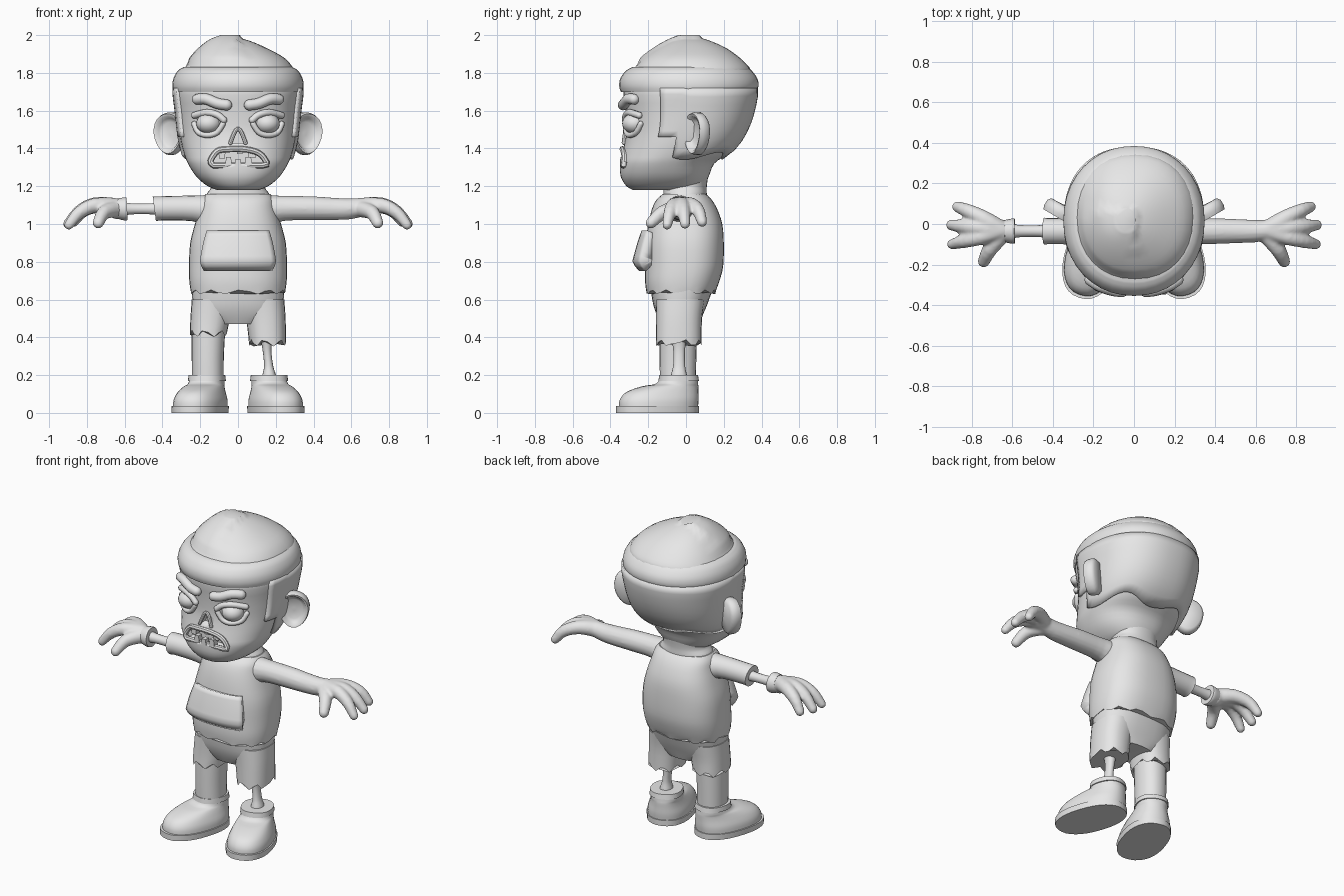
import bpy, bmesh, math
from mathutils import Vector

cube = bpy.data.objects.get("Cube")
if cube:
    bpy.data.objects.remove(cube)

clay = bpy.data.materials.new("light_grey")
clay.use_nodes = True
clay.diffuse_color = (0.8, 0.8, 0.8, 1)
clay.node_tree.nodes["Principled BSDF"].inputs["Base Color"].default_value = (0.8, 0.8, 0.8, 1)


def finish(bm, name, angle=40):
    bmesh.ops.recalc_face_normals(bm, faces=bm.faces)
    me = bpy.data.meshes.new(name)
    bm.to_mesh(me)
    bm.free()
    me.materials.append(clay)
    me.shade_smooth()
    me.set_sharp_from_angle(angle=math.radians(angle))
    ob = bpy.data.objects.new(name, me)
    bpy.context.collection.objects.link(ob)
    return ob


def dense(rows, sub=3):
    """Smoothly resample rows of numbers."""
    rows = [Vector(r) for r in rows]
    out = []
    for i in range(len(rows) - 1):
        a, b, c, d = rows[max(i - 1, 0)], rows[i], rows[i + 1], rows[min(i + 2, len(rows) - 1)]
        for k in range(sub):
            t = k / sub
            out.append(b + (c - a) * (t / 2) + (a * 2 - b * 5 + c * 4 - d) * (t * t / 2)
                       + (b * 3 - a - c * 3 + d) * (t ** 3 / 2))
    return out + [rows[-1]]


def skin(bm, loops, cap=True, closed=False):
    rings = [[bm.verts.new(p) for p in loop] for loop in loops]
    n = len(rings[0])
    for a, b in zip(rings, rings[1:] + ([rings[0]] if closed else [])):
        for i in range(n):
            bm.faces.new((a[i], a[(i + 1) % n], b[(i + 1) % n], b[i]))
    if cap and not closed:
        bm.faces.new(rings[0])
        bm.faces.new(rings[-1])
    return rings


def section(row, angle, p):
    z, front, back, rx, cx = row
    c, s = math.cos(angle), math.sin(angle)
    bend = lambda v: math.copysign(abs(v) ** (2 / p), v)
    return Vector((cx + rx * bend(c), (front + back) / 2 + (back - front) / 2 * bend(s), z))


def loft(name, rows, n=32, p=2.2, ragged=0.0, sub=3):
    """Rows are height, front y, back y, half width, centre x."""
    bm = bmesh.new()
    rings = skin(bm, [[section(r, math.tau * i / n, p) for i in range(n)] for r in dense(rows, sub)])
    for i, v in enumerate(rings[0]):
        v.co.z += ragged * math.sin(i * 1.9)
    return finish(bm, name)


def surface(rows, p, angle, z):
    d = dense(rows)
    for a, b in zip(d, d[1:]):
        if a[0] <= z <= b[0]:
            return section(a.lerp(b, (z - a[0]) / (b[0] - a[0])), angle, p)
    return section(d[-1], angle, p)


def patch(name, rows, p, start, end, low, high, push, thick, n=24, m=8):
    """A layer following part of a lofted surface."""
    bm = bmesh.new()
    grid = []
    for i in range(n + 1):
        u = i / n
        ang = math.radians(start + (end - start) * u)
        out = Vector((math.cos(ang), math.sin(ang), 0))
        lo = low(u)
        zs = [lo + (high - lo) * j / m for j in range(m + 1)]
        grid.append([bm.verts.new(surface(rows, p, ang, z) + out * push(j / m)) for j, z in enumerate(zs)])
    for a, b in zip(grid, grid[1:]):
        for j in range(m):
            bm.faces.new((a[j], b[j], b[j + 1], a[j + 1]))
    ob = finish(bm, name)
    solid = ob.modifiers.new("thickness", "SOLIDIFY")
    solid.thickness, solid.offset = thick, -1
    return ob


def tube(bm, pts, n=14, ref=(0, 0, 1), closed=False, round_ends=True):
    """Points are x, y, z, radius."""
    d = dense(list(pts) + ([pts[0]] if closed else []))
    if closed:
        d.pop()
    ref, loops = Vector(ref), []
    for i, q in enumerate(d):
        nxt = d[(i + 1) % len(d)] if closed else d[min(i + 1, len(d) - 1)]
        t = (nxt - d[i - 1 if i or closed else 0]).xyz.normalized()
        side = t.cross(ref).normalized()
        up = side.cross(t)
        ring = lambda r, shift: [q.xyz + t * shift + (side * math.cos(math.tau * k / n)
                                 + up * math.sin(math.tau * k / n)) * r for k in range(n)]
        ends = [(0.3, 0.95), (0.7, 0.7), (0.95, 0.3)] if round_ends and not closed else []
        if i == 0:
            loops += [ring(q[3] * a, -q[3] * b) for a, b in ends]
        loops.append(ring(q[3], 0))
        if i == len(d) - 1:
            loops += [ring(q[3] * a, q[3] * b) for a, b in reversed(ends)]
    skin(bm, loops, closed=closed)


def tube_part(name, pts, **kw):
    bm = bmesh.new()
    tube(bm, pts, **kw)
    return finish(bm, name)


def prism(name, poly, y0, y1):
    bm = bmesh.new()
    skin(bm, [[(x, y, z) for x, z in poly] for y in (y0, y1)])
    return finish(bm, name)


# Head with mouth and nose openings
HEAD = [(1.18, -.28, .05, .11, 0), (1.2, -.315, .09, .16, 0), (1.25, -.345, .12, .22, 0),
        (1.32, -.35, .15, .265, 0), (1.37, -.34, .22, .285, 0), (1.43, -.325, .275, .3, 0),
        (1.5, -.315, .315, .31, 0), (1.6, -.32, .35, .32, 0), (1.72, -.33, .365, .33, 0),
        (1.8, -.28, .31, .28, 0)]
HP = 2.3
head = loft("head", HEAD, 48, HP)


def face(x, z, out=0.0):
    best = min((surface(HEAD, HP, math.radians(a), z) for a in range(-170, -9, 2)), key=lambda q: abs(q.x - x))
    return (x, best.y - out, z)


mouth = [(-.13, 1.31), (.13, 1.31), (.145, 1.335), (.11, 1.375), (.04, 1.395), (-.06, 1.395), (-.11, 1.385), (-.145, 1.335)]
cutters = [prism("mouth_cutter", mouth, -.5, -.27),
           prism("nose_cutter", [(-.035, 1.43), (.035, 1.43), (.01, 1.495), (-.01, 1.495)], -.5, -.28)]
for c in cutters:
    c.hide_render = True
    cut = head.modifiers.new("cut", "BOOLEAN")
    cut.operation, cut.object = "DIFFERENCE", c
deps = bpy.context.evaluated_depsgraph_get()
carved = bpy.data.meshes.new_from_object(head.evaluated_get(deps))
head.modifiers.clear()
head.data = carved
for c in cutters:
    bpy.data.objects.remove(c)

# Mouth rim, teeth and nose rim
tube_part("lips", [(*face(x, z, .004), .016) for x, z in mouth], n=8, ref=(0, 1, 0), closed=True)
tube_part("nose_rim", [(*face(x, z, .006), .011) for x, z in [(-.04, 1.43), (-.012, 1.495), (.012, 1.495), (.04, 1.43)]],
          n=8, ref=(0, 1, 0))
for i, (x, base, tip, w) in enumerate([(-.085, 1.39, 1.345, .02), (.075, 1.39, 1.35, .025), (.01, 1.4, 1.37, .02),
                                       (-.05, 1.31, 1.355, .018), (.0, 1.31, 1.345, .018), (.055, 1.31, 1.355, .02)]):
    y = face(x, base)[1]
    prism(f"tooth_{i + 1}", [(x - w, base), (x + w, base), (x + w * .7, tip), (x - w * .7, tip)], y, y + .035)

# Eyes, lids, brows and ears
for s, side in ((1, "left"), (-1, "right")):
    bm = bmesh.new()
    bmesh.ops.create_uvsphere(bm, u_segments=24, v_segments=14, radius=.066)
    for v in bm.verts:
        v.co = Vector((s * .155 + v.co.x, -.272 + v.co.y, 1.532 + v.co.z * .82))
    finish(bm, side + "_eye")
    for part, r, pts in (("upper_lid", .018, [(.075, 1.55), (.11, 1.578), (.165, 1.59), (.23, 1.575)]),
                         ("lower_lid", .015, [(.08, 1.53), (.11, 1.485), (.16, 1.47), (.21, 1.485), (.232, 1.53)]),
                         ("brow", .029, [(.06, 1.63), (.11, 1.638), (.17, 1.662), (.215, 1.66)])):
        tube_part(f"{side}_{part}", [(s * x, *face(x, z, .012)[1:], r) for x, z in pts], n=10, ref=(0, 1, 0))
    out, normal = Vector((.86, .5, 0)), Vector((.5, -.86, 0))
    bm = bmesh.new()
    loops = []
    for k, depth in [(.1, .0), (.55, .0), (.72, .012), (.82, .032), (.93, .035), (1, .015), (1, -.015), (.85, -.032), (.1, -.035)]:
        loops.append([])
        for i in range(24):
            a = math.tau * i / 24
            q = Vector((.355, .06, 1.478)) + normal * depth + out * (.092 * k * math.cos(a) * (1 + .15 * math.sin(a)))
            loops[-1].append((s * q.x, q.y, q.z + .113 * k * math.sin(a)))
    skin(bm, loops)
    finish(bm, side + "_ear", 60)


# Hair below the cap, with sideburns
def hairline(u):
    e = min(u, 1 - u)
    return 1.46 if e < .1 else 1.36 + .02 * math.cos(u * 20)


patch("hair", HEAD, HP, -22, 202, hairline, 1.72, lambda v: .016, .03, 40)

# Beanie crown, with a folded lump, and its rolled band
crown = loft("beanie_crown", [(1.8, -.29, .345, .3, 0), (1.83, -.27, .335, .285, .005), (1.88, -.225, .285, .245, 0),
                              (1.93, -.155, .215, .175, -.02), (1.965, -.09, .14, .11, -.035), (1.985, -.04, .08, .05, -.04)])
for v in crown.data.vertices:
    if v.co.z > 1.85 and v.co.x < .01 and v.co.y < .075:
        v.co.z += .015
loft("beanie_band", [(1.7, -.345, .372, .342, 0), (1.73, -.354, .384, .348, 0), (1.77, -.348, .378, .342, 0),
                     (1.81, -.32, .35, .32, 0), (1.83, -.285, .325, .29, 0)], 40, 2.1)

# Neck, shirt, pocket and shorts
loft("neck", [(1.1, -.13, .11, .18, 0), (1.16, -.12, .11, .165, 0), (1.2, -.12, .11, .14, 0), (1.27, -.12, .12, .15, 0)])
SHIRT = [(.64, -.21, .155, .25, 0), (.7, -.217, .178, .258, 0), (.78, -.215, .197, .26, 0), (.9, -.212, .2, .253, 0),
         (1, -.2, .192, .228, 0), (1.08, -.18, .165, .205, 0), (1.13, -.155, .135, .192, 0), (1.16, -.12, .105, .17, 0)]
loft("shirt", SHIRT, 36, 2.5, .012)
patch("chest_pocket", SHIRT, 2.5, -124, -56, lambda u: .75, .965,
      lambda v: .03 + .042 * min(v / .2, (1 - v) / .8), .07, 12)
loft("shorts_hips", [(.47, -.13, .07, .13, 0), (.52, -.155, .09, .22, 0), (.58, -.175, .115, .24, 0),
                     (.68, -.19, .15, .245, 0)], 32, 2.5)
for s, side, hem in ((1, "left", .37), (-1, "right", .42)):
    loft(side + "_shorts_leg", [(hem, -.16, .082, .098, s * .157), (.5, -.158, .085, .105, s * .147),
                                (.6, -.16, .1, .115, s * .13)], 24, 2.4, .018)

# Right leg is whole, left leg is a bare bone
loft("right_leg", [(.17, -.138, .052, .084, -.16), (.3, -.14, .055, .085, -.16), (.48, -.14, .06, .09, -.155)], 24)
loft("left_leg_bone", [(.15, -.085, .01, .042, .165), (.2, -.08, .005, .036, .165), (.25, -.068, -.005, .024, .162),
                       (.34, -.068, -.005, .024, .153), (.42, -.085, .01, .04, .15)], 16)

# Shoes, turned outward
for s, side in ((1, "left"), (-1, "right")):
    for part, rows in (("shoe", [(.03, -.365, .062, .13, 0), (.07, -.36, .066, .127, 0), (.11, -.325, .066, .112, 0),
                                 (.14, -.24, .066, .098, 0), (.155, -.16, .064, .092, 0), (.19, -.135, .06, .088, 0)]),
                       ("sole", [(0, -.38, .068, .135, 0), (.036, -.38, .068, .137, 0)]),
                       ("shoe_cuff", [(.17, -.145, .068, .097, 0), (.2, -.14, .062, .094, 0)])):
        ob = loft(f"{side}_{part}", rows, 32, 2.3)
        turn = math.radians(18) * s
        for v in ob.data.vertices:
            x, y = v.co.x, v.co.y + .04
            v.co.x = s * .165 + x * math.cos(turn) - y * math.sin(turn)
            v.co.y = x * math.sin(turn) + y * math.cos(turn) - .04

# Arms and hands: fused limbs and fingers
palm = (.66, -.03, 1.09, .05)
fingers = [[palm, (.74, .025, 1.1, .042), (.82, .065, 1.07, .035), (.87, .085, 1.01, .027)],
           [palm, (.76, -.02, 1.1, .042), (.84, -.012, 1.065, .035), (.9, -.005, 1.0, .027)],
           [palm, (.76, -.065, 1.098, .04), (.84, -.085, 1.06, .034), (.895, -.1, .995, .026)],
           [(.65, -.05, 1.08, .045), (.71, -.125, 1.06, .038), (.74, -.185, 1.005, .03)]]
forearm = [(.5, -.035, 1.08, .06), (.59, -.035, 1.08, .056), palm]
upper = [(.13, -.03, 1.07, .085), (.24, -.035, 1.083, .068), (.4, -.035, 1.083, .064)]
for s, name, limb in ((1, "left_arm_and_hand", upper + forearm), (-1, "right_hand", [(.64, -.035, 1.08, .056), palm])):
    bm = bmesh.new()
    for path in [limb] + fingers:
        tube(bm, [(s * x, y, z, r) for x, y, z, r in path])
    ob = finish(bm, name, 180)
    mesh = ob.modifiers.new("fuse", "REMESH")
    mesh.mode, mesh.voxel_size, mesh.use_smooth_shade = "VOXEL", .009, True
    soft = ob.modifiers.new("soften", "SMOOTH")
    soft.factor, soft.iterations = .5, 4

# Right arm stump, bare bone and wrist cuff
tube_part("right_upper_arm", [(-x, y, z, r) for x, y, z, r in upper + [(.443, -.035, 1.08, .066)]], n=20, round_ends=False)
tube_part("right_arm_bone", [(-.41, -.035, 1.08, .036), (-.47, -.035, 1.08, .029), (-.55, -.035, 1.08, .029),
                             (-.61, -.035, 1.08, .036)], n=14)
tube_part("right_wrist_cuff", [(-.587, -.035, 1.08, .06), (-.6, -.035, 1.08, .062), (-.64, -.035, 1.083, .054)], n=18, round_ends=False)
